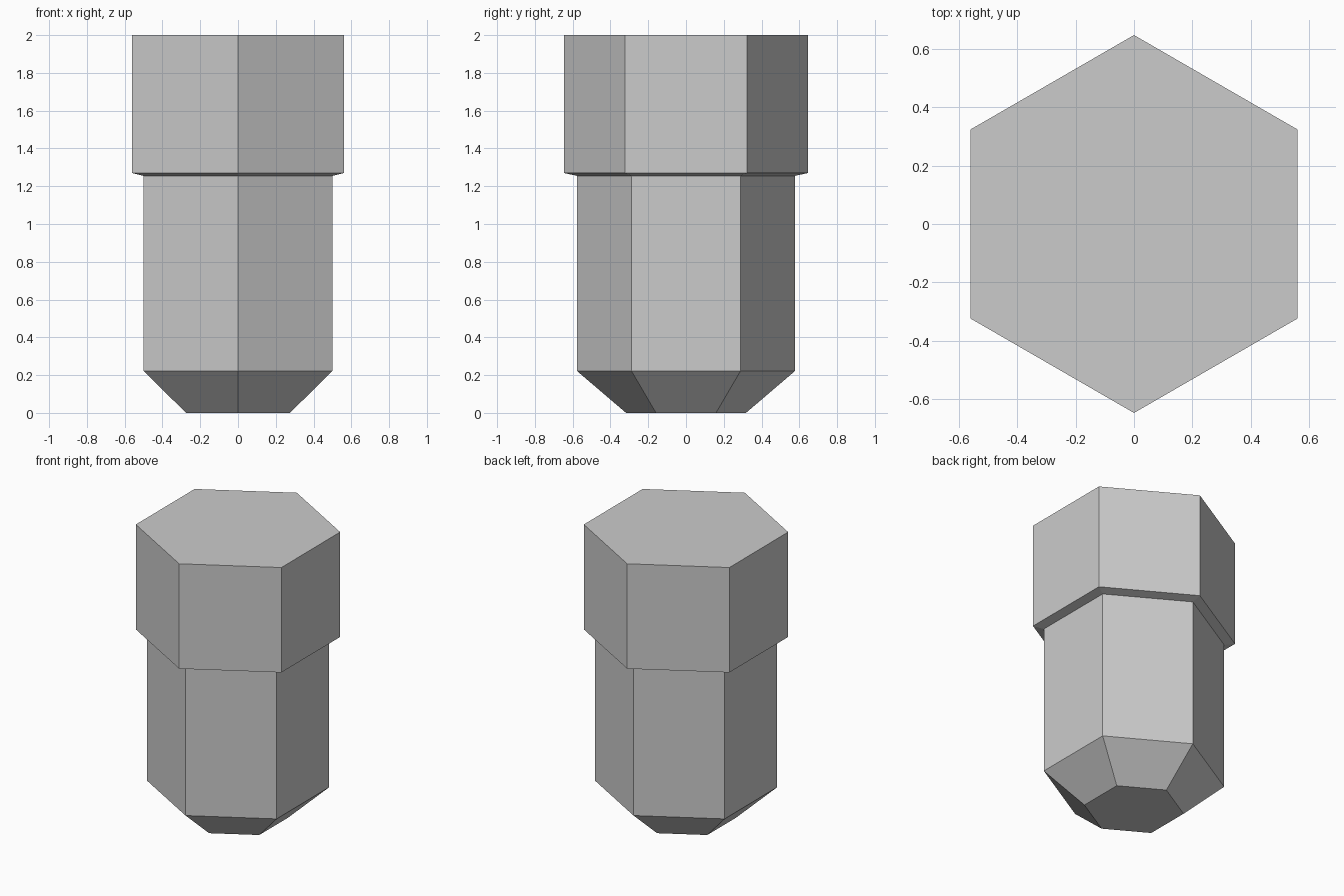
import bpy, bmesh, math

if "Cube" in bpy.data.objects:
    bpy.data.objects.remove(bpy.data.objects["Cube"])

# One plain grey for the whole part
grey = bpy.data.materials.new("light_grey")
grey.diffuse_color = (0.6, 0.6, 0.6, 1)
grey.use_nodes = True
grey.node_tree.nodes["Principled BSDF"].inputs["Base Color"].default_value = grey.diffuse_color

# (height, half width across flats): chamfered tip, shank, sloped shoulder, head
PROFILE = [(0, 0.275), (0.222, 0.5), (1.255, 0.5), (1.27, 0.56), (2, 0.56)]
SIDES = 6

bm = bmesh.new()
rings = []
for z, flat in PROFILE:
    r = flat / math.cos(math.pi / SIDES)
    rings.append([bm.verts.new((r * math.cos(a), r * math.sin(a), z))
                  for a in (math.pi / 2 + i * math.tau / SIDES for i in range(SIDES))])

# Side walls between neighbouring rings, then the end caps
for low, high in zip(rings, rings[1:]):
    for i in range(SIDES):
        j = (i + 1) % SIDES
        bm.faces.new((low[i], low[j], high[j], high[i]))
bm.faces.new(rings[0][::-1])
bm.faces.new(rings[-1])
bmesh.ops.recalc_face_normals(bm, faces=bm.faces)

mesh = bpy.data.meshes.new("hex_bolt")
bm.to_mesh(mesh)
bm.free()
mesh.materials.append(grey)
bpy.context.collection.objects.link(bpy.data.objects.new("hex_bolt", mesh))
